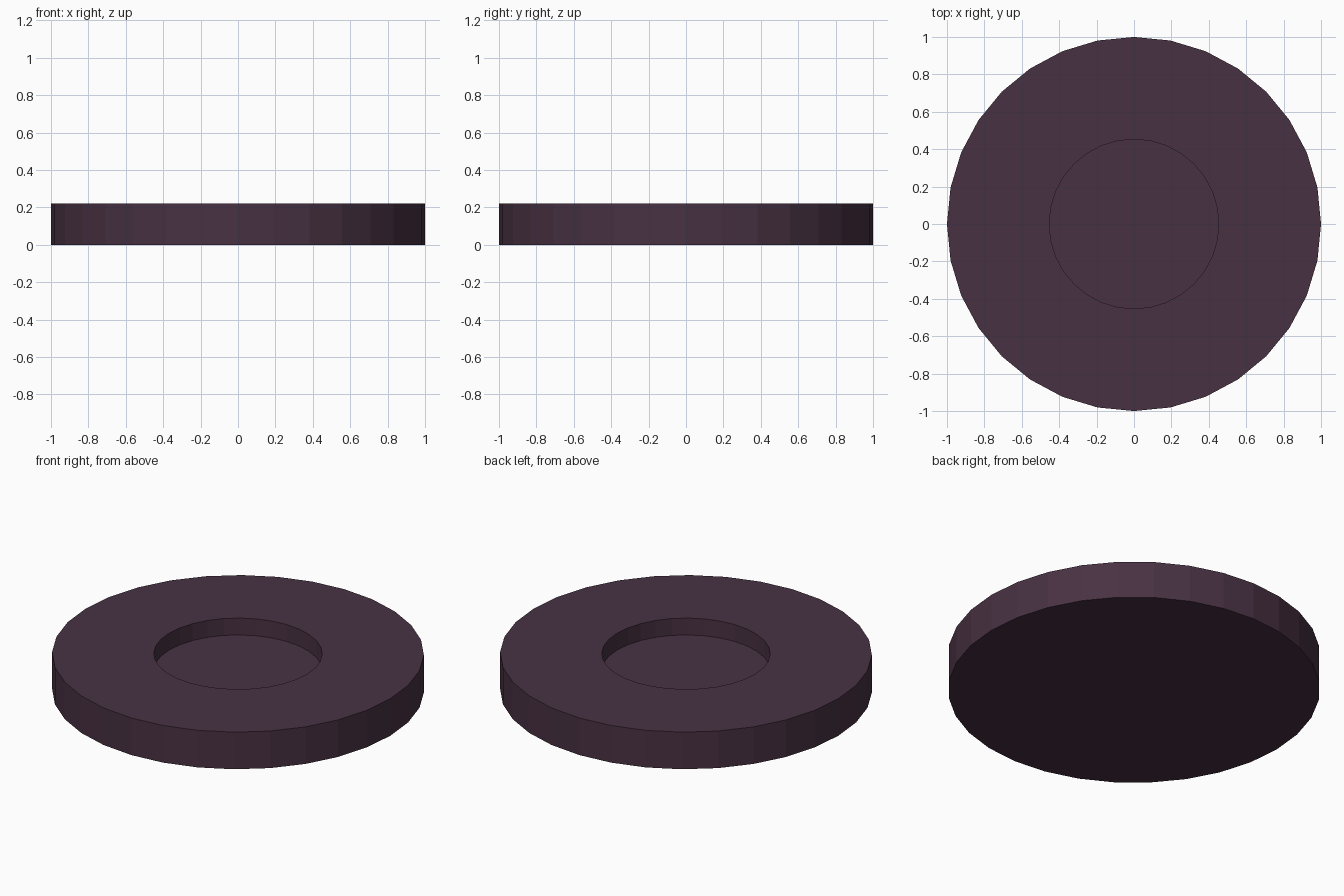
import bpy, bmesh

if "Cube" in bpy.data.objects:
    bpy.data.objects.remove(bpy.data.objects["Cube"])

SIDES = 32
RADIUS, HEIGHT = 1.0, 0.22
RECESS_RADIUS, RECESS_DEPTH = 0.453, 0.10

# Solid low-poly disc
bm = bmesh.new()
bmesh.ops.create_cone(bm, cap_ends=True, segments=SIDES, radius1=RADIUS, radius2=RADIUS, depth=HEIGHT)
bmesh.ops.translate(bm, verts=bm.verts, vec=(0, 0, HEIGHT / 2))

# Round recess: inset the top face, then push it down
top = max(bm.faces, key=lambda f: f.calc_center_median().z)
top = bmesh.ops.extrude_discrete_faces(bm, faces=[top])["faces"][0]
bmesh.ops.scale(bm, verts=top.verts, vec=(RECESS_RADIUS / RADIUS, RECESS_RADIUS / RADIUS, 1))
top = bmesh.ops.extrude_discrete_faces(bm, faces=[top])["faces"][0]
bmesh.ops.translate(bm, verts=top.verts, vec=(0, 0, -RECESS_DEPTH))
bmesh.ops.recalc_face_normals(bm, faces=bm.faces)

mesh = bpy.data.meshes.new("recessed_disc")
bm.to_mesh(mesh)
bm.free()
disc = bpy.data.objects.new("recessed_disc", mesh)
bpy.context.collection.objects.link(disc)

# Dark plum colour
plum = bpy.data.materials.new("dark_plum")
plum.diffuse_color = (0.065, 0.031, 0.055, 1)
plum.use_nodes = True
plum.node_tree.nodes["Principled BSDF"].inputs["Base Color"].default_value = plum.diffuse_color
mesh.materials.append(plum)
